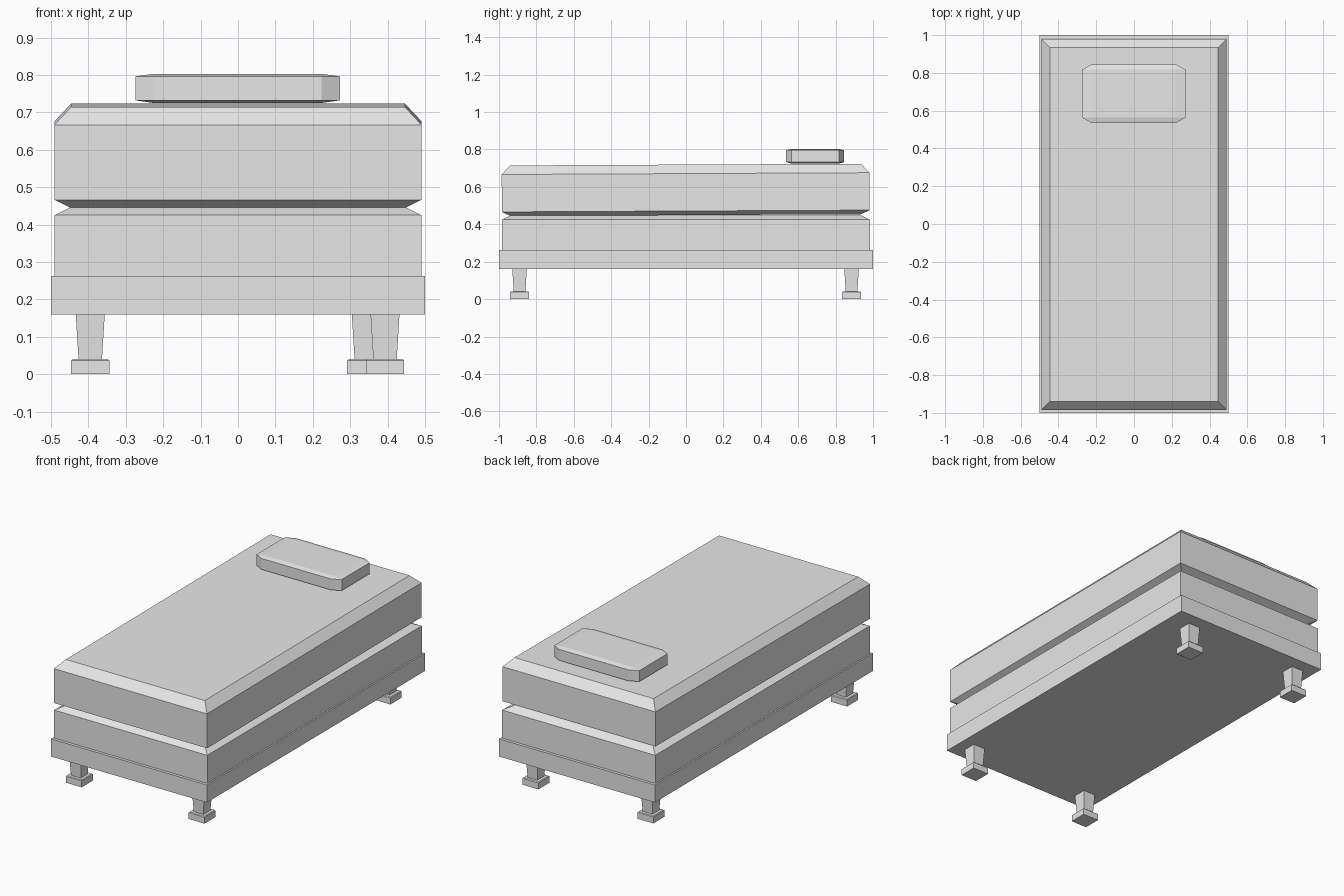
import bpy, bmesh, math
from mathutils import Matrix

if "Cube" in bpy.data.objects:
    bpy.data.objects.remove(bpy.data.objects["Cube"], do_unlink=True)

grey = bpy.data.materials.new("light_grey")
grey.use_nodes = True
colour = (0.8, 0.8, 0.8, 1)
grey.diffuse_color = colour
grey.node_tree.nodes["Principled BSDF"].inputs["Base Color"].default_value = colour


def finish(name, bm, location):
    bmesh.ops.recalc_face_normals(bm, faces=bm.faces)
    mesh = bpy.data.meshes.new(name)
    bm.to_mesh(mesh)
    bm.free()
    mesh.materials.append(grey)
    obj = bpy.data.objects.new(name, mesh)
    obj.location = location
    bpy.context.collection.objects.link(obj)
    return obj


def stacked_block(name, levels, location=(0, 0, 0)):
    """Closed block through rectangles given as (half x, half y, z)."""
    bm = bmesh.new()
    rings = [[bm.verts.new((sx * hx, sy * hy, z))
              for sx, sy in ((-1, -1), (1, -1), (1, 1), (-1, 1))]
             for hx, hy, z in levels]
    for low, high in zip(rings, rings[1:]):
        for i in range(4):
            j = (i + 1) % 4
            bm.faces.new((low[i], low[j], high[j], high[i]))
    bm.faces.new(rings[0])
    bm.faces.new(rings[-1])
    return finish(name, bm, location)


# Frame and chamfered lower cushion
stacked_block("bed_frame", [(0.5, 1, 0.16), (0.5, 1, 0.262)])
stacked_block("box_spring", [(0.491, 0.983, 0.25), (0.491, 0.983, 0.425),
                             (0.446, 0.938, 0.447)])

# Mattress, raised slightly at the head end
mattress = stacked_block("mattress", [(0.446, 0.938, -0.135), (0.491, 0.983, -0.113),
                                      (0.491, 0.983, 0.087), (0.446, 0.938, 0.135)],
                         (0, -0.002, 0.584))
mattress.rotation_euler.x = math.radians(0.28)

# Pillow: bevelled cube flattened to size
bm = bmesh.new()
bmesh.ops.create_cube(bm, size=1)
bmesh.ops.bevel(bm, geom=bm.edges[:], offset=0.09, offset_type='OFFSET',
                segments=1, affect='EDGES')
bmesh.ops.transform(bm, matrix=Matrix.Diagonal((0.547, 0.31, 0.078, 1)), verts=bm.verts)
pillow = finish("pillow", bm, (-0.001, 0.69, 0.764))

# Tapered legs on square feet; the back left one stands further in
legs = {"front_right": (-0.395, -0.89), "front_left": (0.393, -0.89),
        "back_right": (-0.395, 0.885), "back_left": (0.343, 0.885)}
for corner, (x, y) in legs.items():
    stacked_block(corner + "_leg", [(0.031, 0.031, 0.035), (0.039, 0.039, 0.165)], (x, y, 0))
    stacked_block(corner + "_foot", [(0.051, 0.051, 0), (0.051, 0.051, 0.037),
                                     (0.047, 0.047, 0.041)], (x, y, 0))
